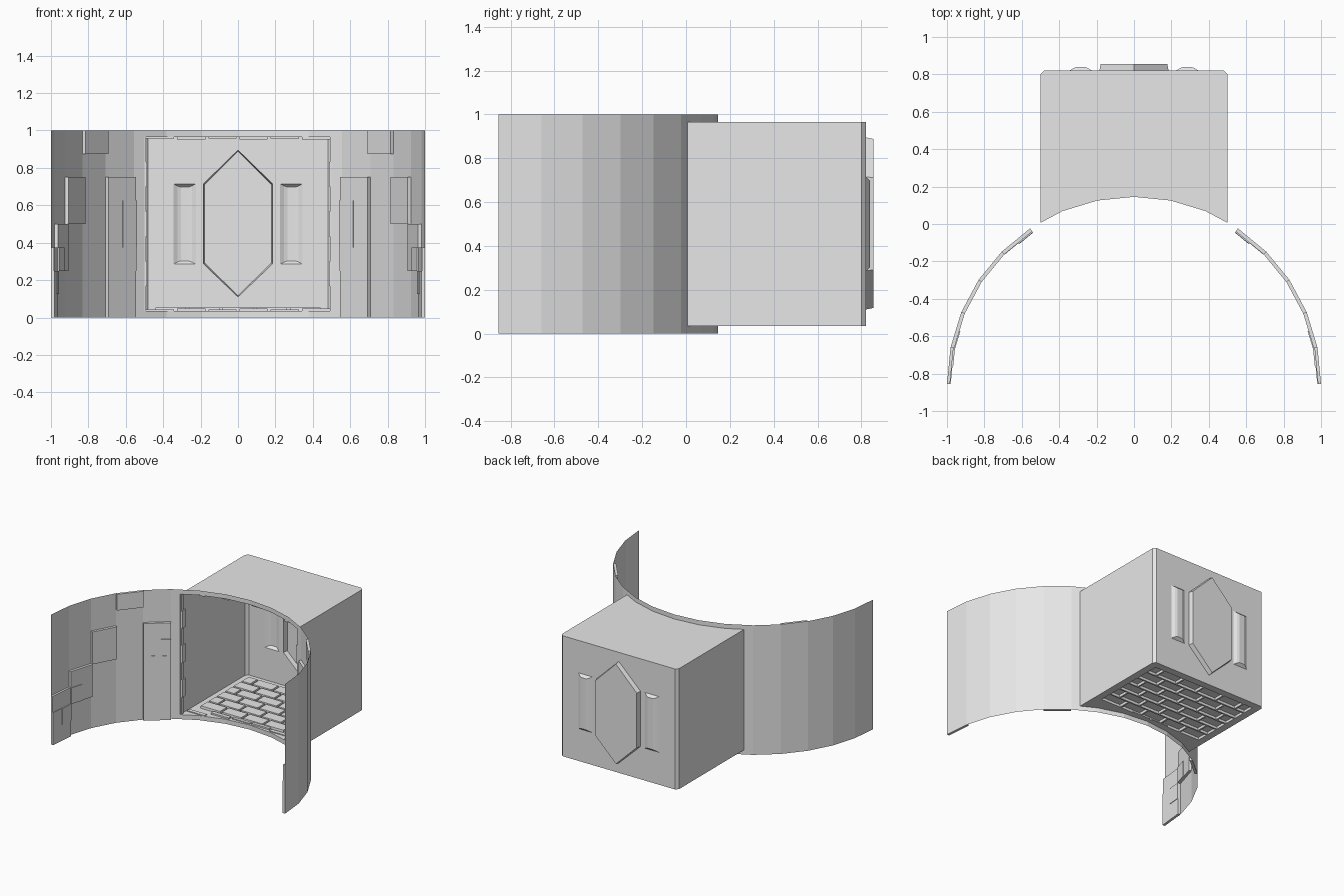
import bpy, bmesh, math

cube = bpy.data.objects.get("Cube")
if cube:
    bpy.data.objects.remove(cube, do_unlink=True)

stone = bpy.data.materials.new("pale grey stone")
stone.use_nodes = True
GREY = (0.8, 0.8, 0.8, 1)
stone.diffuse_color = GREY
stone.node_tree.nodes["Principled BSDF"].inputs["Base Color"].default_value = GREY

CENTRE_Y = -0.855           # centre of the curved wall
STEP = math.pi / 16         # one wall facet
HALF, LOW, HIGH = 0.5, 0.035, 0.965   # alcove opening
BACK = 0.82


def face(bm, points):
    return bm.faces.new([bm.verts.new(p) for p in points])


def pocket(bm, rings):
    """Walls between successive outlines, closed by the last one."""
    for a, b in zip(rings, rings[1:]):
        for i in range(len(a)):
            j = (i + 1) % len(a)
            face(bm, [a[i], a[j], b[j], b[i]])
    face(bm, rings[-1])


def finish(name, bm):
    bmesh.ops.remove_doubles(bm, verts=bm.verts, dist=0.0005)
    bmesh.ops.recalc_face_normals(bm, faces=bm.faces)
    mesh = bpy.data.meshes.new(name)
    bm.to_mesh(mesh)
    bm.free()
    mesh.materials.append(stone)
    ob = bpy.data.objects.new(name, mesh)
    bpy.context.collection.objects.link(ob)
    return ob


def arc(i, r=1.0):
    """Point on the faceted wall, i counted in facets from the +x end."""
    k = min(int(i), 15)
    t = i - k
    a, b = k * STEP, (k + 1) * STEP
    return (r * (math.cos(a) * (1 - t) + math.cos(b) * t),
            CENTRE_Y + r * (math.sin(a) * (1 - t) + math.sin(b) * t))


# Facet position where the wall meets the side of the opening
cut = 5 + (math.cos(5 * STEP) - HALF) / (math.cos(5 * STEP) - math.cos(6 * STEP))
stops = sorted(list(range(17)) + [cut, 16 - cut])

# Curved wall: thin sheet with the opening left out
bm = bmesh.new()
for a, b in zip(stops, stops[1:]):
    inside = a >= cut - 1e-6 and b <= 16 - cut + 1e-6
    for z0, z1 in ([(0, LOW), (HIGH, 1)] if inside else [(0, 1)]):
        p, q = arc(a), arc(b)
        face(bm, [(*p, z0), (*q, z0), (*q, z1), (*p, z1)])
finish("curved_wall", bm)


# Raised blocks on the inner side of the wall: start, end, bottom, top, depth
BLOCKS = [(0, 1, 0, .25, .02), (.5, 1, .125, .25, .024),
          (0, 1, .25, .375, .016), (1, 2, .25, .5, .02), (1, 1.5, .25, .375, .025),
          (2, 3, .5, .75, .02), (3, 4, .875, 1, .02),
          (4, 5, 0, .25, .02), (4, 5, .25, .5, .022), (4, 5, .5, .75, .02),
          (4.5, 5, .375, .5, .028), (4.5, 5, .5, .625, .026)]
bm = bmesh.new()
for mirrored in (False, True):
    for a, b, z0, z1, depth in BLOCKS:
        if mirrored:
            a, b = 16 - b, 16 - a
        rings = []
        for r in (1.0, 1 - depth):
            # interpolate inside one facet so that half blocks stay flush
            k = int(a)
            pts = [arc(a, r), arc(k + 0.99999 if b == k + 1 else b, r)]
            rings.append([(*pts[0], z0), (*pts[1], z0), (*pts[1], z1), (*pts[0], z1)])
        pocket(bm, rings)
finish("wall_blocks", bm)

# Alcove sides with chamfered back corners, and the ceiling
front = [arc(s) for s in stops if cut - 1e-6 <= s <= 16 - cut + 1e-6]
CORNER, CHAMFER = 0.48, 0.8
bm = bmesh.new()
for s in (-1, 1):
    outline = [(s * HALF, front[0][1]), (s * HALF, CHAMFER), (s * CORNER, BACK)]
    for p, q in zip(outline, outline[1:]):
        face(bm, [(*p, LOW), (*q, LOW), (*q, HIGH), (*p, HIGH)])
back_edge = [(-HALF, CHAMFER), (-CORNER, BACK), (CORNER, BACK), (HALF, CHAMFER)]
face(bm, [(x, y, HIGH) for x, y in front + back_edge])
finish("alcove_sides_and_ceiling", bm)

# Alcove floor: border plus staggered raised paving
X, Y0, Y1, ROWS = 0.45, 0.17, 0.77, 6
bm = bmesh.new()
face(bm, [(x, y, LOW) for x, y in front + [(-HALF, Y0), (HALF, Y0)]])
for s in (-1, 1):
    face(bm, [(s * X, Y0, LOW), (s * HALF, Y0, LOW), (s * HALF, Y1, LOW), (s * X, Y1, LOW)])
face(bm, [(x, y, LOW) for x, y in [(HALF, Y1), (-HALF, Y1)] + back_edge])
LENGTH = 0.18
for row in range(ROWS):
    y0 = Y0 + row * (Y1 - Y0) / ROWS
    y1 = y0 + (Y1 - Y0) / ROWS
    shift = LENGTH / 2 if row % 2 else LENGTH
    edges = [-X] + [-X + shift + LENGTH * i for i in range(5)]
    edges = [e for e in edges if e < X - 0.01] + [X]
    for x0, x1 in zip(edges, edges[1:]):
        rings = []
        for g, z in ((0, 0), (.006, 0), (.008, .018)):
            rings.append([(x0 + g, y0 + g, LOW + z), (x1 - g, y0 + g, LOW + z),
                          (x1 - g, y1 - g, LOW + z), (x0 + g, y1 - g, LOW + z)])
        pocket(bm, rings)
finish("paved_floor", bm)


# Back wall with a tall hexagonal recess and two side niches
def rect(x0, x1, z0, z1, y=BACK):
    return [(x0, y, z0), (x1, y, z0), (x1, y, z1), (x0, y, z1)]


def hexagon(w, y):
    g = 0.185 - w
    return [(0, y, .11 + g), (w, y, .287 + g / 2), (w, y, .715 - g / 2),
            (0, y, .895 - g), (-w, y, .715 - g / 2), (-w, y, .287 + g / 2)]


bm = bmesh.new()
W, N0, N1, NB, NT = 0.185, 0.225, 0.345, 0.285, 0.715
outer = hexagon(W, BACK)
pocket(bm, [outer, hexagon(W - .007, BACK + .035)])
face(bm, [(-W, BACK, LOW), (W, BACK, LOW), outer[1], outer[0], outer[5]])
face(bm, [(W, BACK, HIGH), (-W, BACK, HIGH), outer[4], outer[3], outer[2]])
for s in (-1, 1):
    # plain strips around the niche
    for x0, x1, z0, z1 in ((W, N0, LOW, HIGH), (N1, CORNER, LOW, HIGH),
                           (N0, N1, LOW, NB), (N0, N1, NT, HIGH)):
        face(bm, rect(s * x0, s * x1, z0, z1))
    pocket(bm, [rect(s * (N0 + g), s * (N1 - g), NB + h, NT - h, BACK + d)
                for g, h, d in ((0, 0, 0), (.022, .012, .014), (.04, .018, .02))])
finish("back_wall", bm)

# Uneven trim stones lining the opening
def block(bm, x0, x1, y0, y1, z0, z1):
    made = bmesh.ops.create_cube(bm, size=1)["verts"]
    for v in made:
        v.co = (x1 if v.co.x > 0 else x0, y1 if v.co.y > 0 else y0,
                z1 if v.co.z > 0 else z0)


bm = bmesh.new()
side_y = front[0][1]
COUNT = 7
for i in range(COUNT):
    z0 = LOW + i * (HIGH - LOW) / COUNT
    z1 = z0 + (HIGH - LOW) / COUNT
    t, d = (0.014, 0.05) if i % 2 else (0.008, 0.03)
    for s in (-1, 1):
        block(bm, s * (HALF - t), s * HALF, side_y + .008, side_y + d, z0, z1)
for i in range(6):
    a = (i + .5) / 6
    x = -HALF + a
    y = min(front, key=lambda p: abs(p[0] - x))[1]
    y = max(y, 0.145 - 0.5 * x * x)
    t = 0.012 if i % 2 else 0.007
    for z0, z1 in ((LOW, LOW + t), (HIGH - t, HIGH)):
        block(bm, x - .075, x + .075, y + .01, y + .04, z0, z1)
finish("opening_trim", bm)
